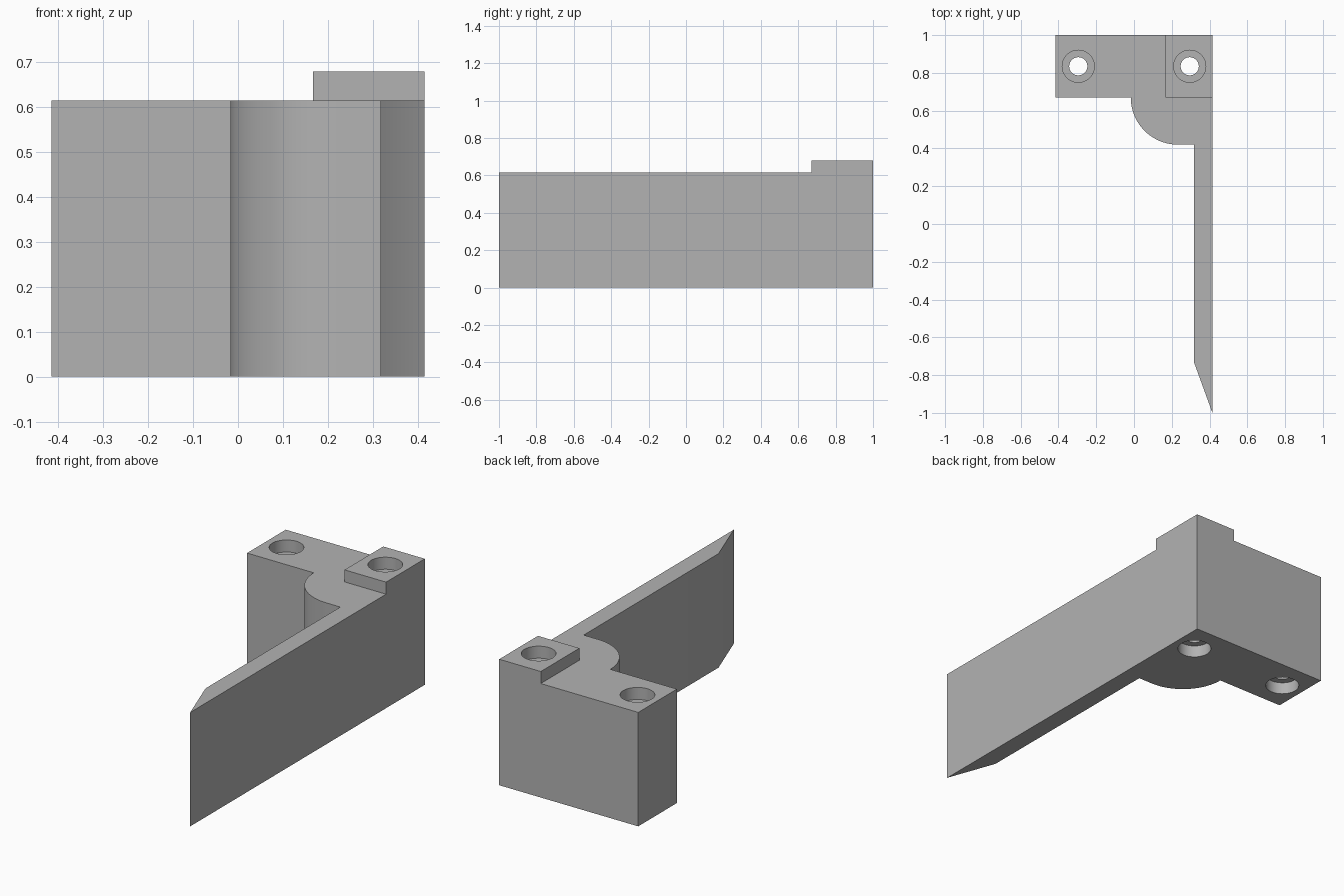
import bpy
import bmesh
from math import cos, sin, pi, radians

if "Cube" in bpy.data.objects:
    bpy.data.objects.remove(bpy.data.objects["Cube"], do_unlink=True)

HALF_W, BACK_Y, STEP_Y = 0.415, 1.0, 0.67
BODY_Z, PAD_Z, PAD_X = 0.615, 0.68, 0.167
ARM_X, TIP_Y = 0.317, -0.73
FILLET_R, FILLET_X = 0.25, 0.233
HOLE_X, HOLE_Y, HOLE_R, BORE_R, BORE_DEPTH = 0.295, 0.835, 0.048, 0.085, 0.065

grey = bpy.data.materials.new("plain grey")
grey.use_nodes = True
grey.diffuse_color = (0.45, 0.45, 0.45, 1)
grey.node_tree.nodes["Principled BSDF"].inputs["Base Color"].default_value = (0.45, 0.45, 0.45, 1)


def prism(name, outline, z0, z1):
    """Extrude a flat outline from z0 up to z1."""
    bm = bmesh.new()
    face = bm.faces.new([bm.verts.new((x, y, z0)) for x, y in outline])
    top = bmesh.ops.extrude_face_region(bm, geom=[face])["geom"]
    verts = [v for v in top if isinstance(v, bmesh.types.BMVert)]
    bmesh.ops.translate(bm, verts=verts, vec=(0, 0, z1 - z0))
    bmesh.ops.recalc_face_normals(bm, faces=bm.faces)
    mesh = bpy.data.meshes.new(name)
    bm.to_mesh(mesh)
    bm.free()
    mesh.materials.append(grey)
    obj = bpy.data.objects.new(name, mesh)
    bpy.context.collection.objects.link(obj)
    return obj


def arc(cx, cy, r, start, end, steps):
    return [(cx + r * cos(start + (end - start) * i / steps),
             cy + r * sin(start + (end - start) * i / steps)) for i in range(steps + 1)]


def cut(target, cutter):
    """Subtract the cutter, then discard it."""
    cutter.hide_render = True
    mod = target.modifiers.new("cut", "BOOLEAN")
    mod.operation, mod.solver, mod.object = "DIFFERENCE", "EXACT", cutter
    bpy.ops.object.select_all(action="DESELECT")
    bpy.context.view_layer.objects.active = target
    target.select_set(True)
    bpy.ops.object.modifier_apply(modifier=mod.name)
    bpy.data.objects.remove(cutter, do_unlink=True)


# Bracket: mounting block, rounded shoulder and long arm with a bevelled tip
outline = [(-HALF_W, BACK_Y), (-HALF_W, STEP_Y)]
outline += arc(FILLET_X, STEP_Y, FILLET_R, pi, 1.5 * pi, 24)
outline += [(ARM_X, STEP_Y - FILLET_R), (ARM_X, TIP_Y), (HALF_W, -BACK_Y), (HALF_W, BACK_Y)]
bracket = prism("bracket", outline, 0, PAD_Z)

# Lower the top everywhere except the raised corner pad
cut(bracket, prism("top_cutter", [(-1, 2), (-1, -2), (1, -2), (1, STEP_Y),
                                  (PAD_X, STEP_Y), (PAD_X, 2)], BODY_Z, 1))

# Screw holes, counterbored above and below
for x, top in ((-HOLE_X, BODY_Z), (HOLE_X, PAD_Z)):
    for r, z0, z1 in ((HOLE_R, -0.1, 1),
                      (BORE_R, top - BORE_DEPTH, 1),
                      (BORE_R, -0.1, BORE_DEPTH)):
        cut(bracket, prism("hole_cutter", arc(x, HOLE_Y, r, 0, 2 * pi, 48)[:-1], z0, z1))

bpy.ops.object.shade_smooth_by_angle(angle=radians(30))
